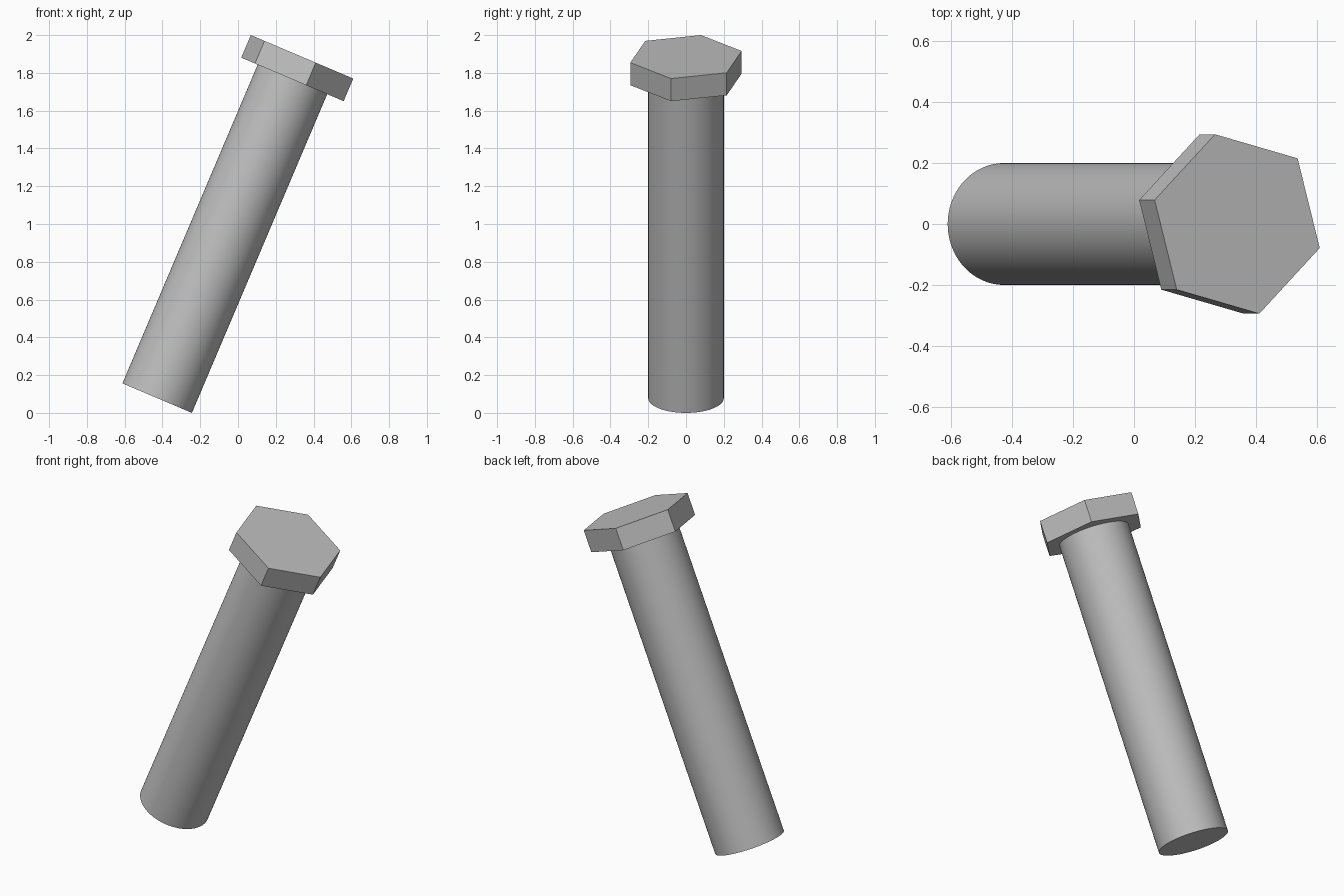
import bpy
from math import radians, sin, cos
from mathutils import Matrix

cube = bpy.data.objects.get("Cube")
if cube:
    bpy.data.objects.remove(cube, do_unlink=True)

TILT = radians(23)
SHAFT_R, HEAD_R = 0.2, 0.305
LENGTH, HEAD_H = 1.963, 0.13

steel = bpy.data.materials.new("grey_steel")
steel.use_nodes = True
grey = (0.52, 0.52, 0.52, 1)
steel.diffuse_color = grey
steel.node_tree.nodes["Principled BSDF"].inputs["Base Color"].default_value = grey

# Tilted frame with its origin at the middle of the shaft's lower end
frame = (Matrix.Translation((-0.428, 0, SHAFT_R * sin(TILT)))
         @ Matrix.Rotation(TILT, 4, 'Y'))


def prism(name, sides, radius, bottom, top, first_corner=0):
    """Upright prism along the bolt axis, with a corner at the given angle."""
    bpy.ops.mesh.primitive_cylinder_add(vertices=sides, radius=radius, depth=top - bottom)
    ob = bpy.context.object
    ob.name = name
    # the primitive's first corner lies on +y
    turn = Matrix.Rotation(radians(first_corner - 90), 4, 'Z')
    ob.matrix_world = frame @ Matrix.Translation((0, 0, (bottom + top) / 2)) @ turn
    ob.data.materials.append(steel)
    return ob


# Round shaft, smooth around its side
prism("shaft", 96, SHAFT_R, 0, LENGTH - HEAD_H)
bpy.ops.object.shade_smooth_by_angle(angle=radians(30))

# Flat-sided hexagonal head
prism("hex_head", 6, HEAD_R, LENGTH - HEAD_H, LENGTH, 45)
